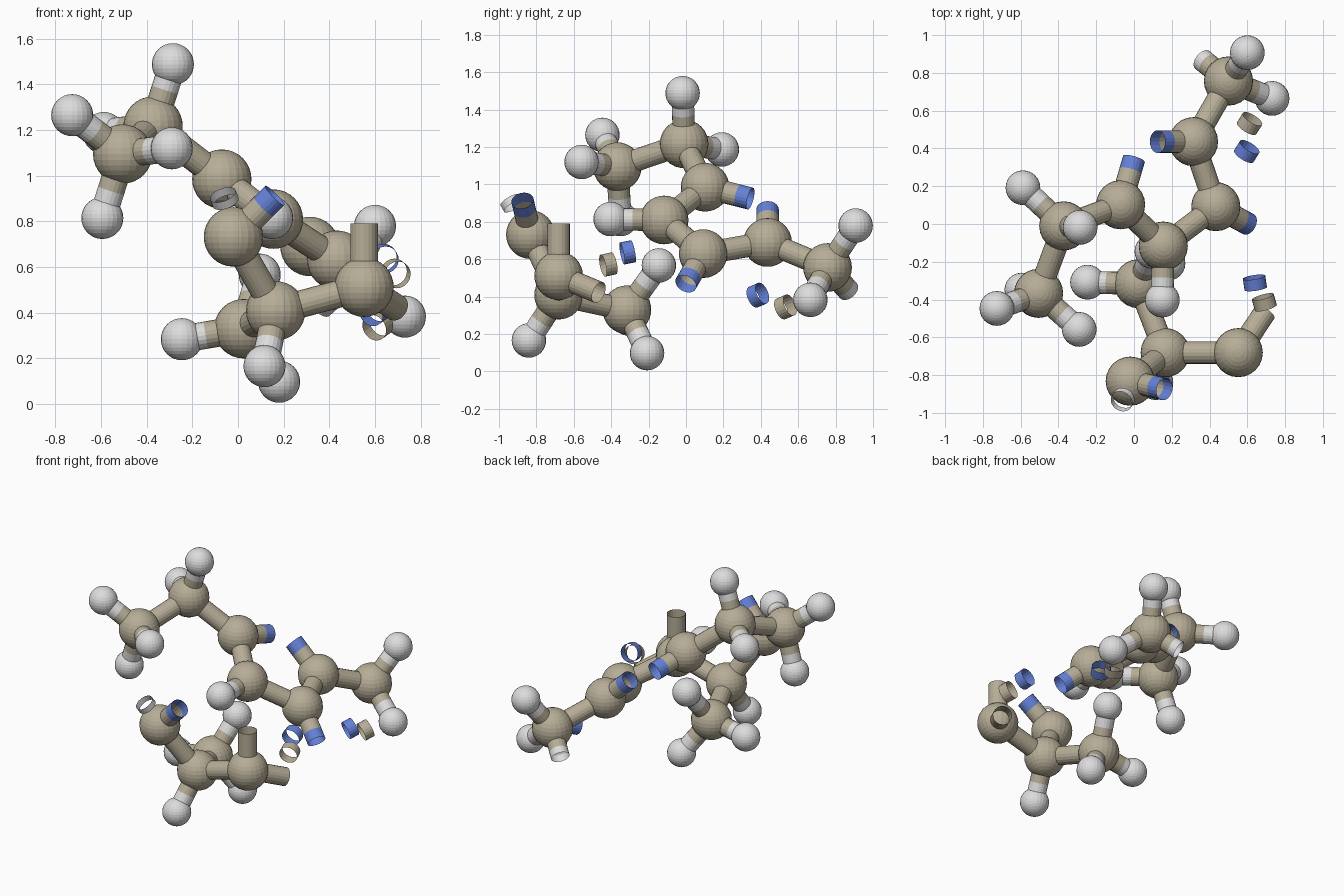
import bpy, bmesh
from mathutils import Vector, Matrix

if "Cube" in bpy.data.objects:
    bpy.data.objects.remove(bpy.data.objects["Cube"])

R_C, R_H, R_BOND = 0.13, 0.092, 0.06


def material(name, rgb):
    m = bpy.data.materials.new(name)
    m.diffuse_color = (*rgb, 1)
    m.use_nodes = True
    m.node_tree.nodes["Principled BSDF"].inputs["Base Color"].default_value = m.diffuse_color
    return m


TAN = material("tan", (0.47, 0.42, 0.31))
WHITE = material("white", (0.72, 0.72, 0.72))
BLUE = material("blue", (0.13, 0.22, 0.68))


def finish(bm, name, mat):
    me = bpy.data.meshes.new(name)
    bm.to_mesh(me)
    bm.free()
    me.materials.append(mat)
    ob = bpy.data.objects.new(name, me)
    bpy.context.collection.objects.link(ob)


def ball(name, pos, r, mat):
    bm = bmesh.new()
    bmesh.ops.create_uvsphere(bm, u_segments=24, v_segments=16, radius=r,
                              matrix=Matrix.Translation(pos))
    finish(bm, name, mat)


def tube(name, a, b, mat):
    """Open-ended bond tube from a to b."""
    a, b = Vector(a), Vector(b)
    d = b - a
    mtx = Matrix.Translation((a + b) / 2) @ d.to_track_quat('Z', 'Y').to_matrix().to_4x4()
    bm = bmesh.new()
    bmesh.ops.create_cone(bm, cap_ends=False, segments=20, radius1=R_BOND,
                          radius2=R_BOND, depth=d.length, matrix=mtx)
    finish(bm, name, mat)


def stub(name, origin, direction, split, end, mat):
    """Tan tube leaving a large ball, changing colour at split."""
    o, d = Vector(origin), Vector(direction).normalized()
    tube(name + "_inner", o + d * 0.1, o + d * split, TAN)
    if end > split:
        tube(name + "_outer", o + d * split, o + d * end, mat)


def ring(name, centre, axis, length, mat):
    c, d = Vector(centre), Vector(axis).normalized() * length / 2
    tube(name, c - d, c + d, mat)


# Large tan balls
C = {
    "A": (-0.505, -0.367, 1.095), "B": (-0.372, -0.01, 1.217),
    "C": (-0.071, 0.102, 0.985), "D": (0.155, -0.117, 0.81),
    "E": (0.433, 0.092, 0.63), "F": (0.315, 0.436, 0.69),
    "G": (0.50, 0.757, 0.556), "H": (0.025, -0.316, 0.33),
    "I": (0.165, -0.681, 0.408), "J": (-0.02, -0.832, 0.732),
    "K": (0.552, -0.681, 0.512),
}
for k, p in C.items():
    ball("large_ball_" + k, p, R_C, TAN)

# Tan rods between large balls
for a, b in ("AB", "BC", "CD", "DE", "EF", "FG", "HI", "IJ", "IK"):
    tube("rod_" + a + b, C[a], C[b], TAN)

# Small white balls with two-coloured rods
small = [
    ("A", (-0.726, -0.447, 1.265)), ("A", (-0.29, -0.558, 1.12)),
    ("A", (-0.594, -0.35, 0.815)), ("B", (-0.588, 0.192, 1.187)),
    ("B", (-0.285, -0.018, 1.488)), ("D", (0.15, -0.403, 0.815)),
    ("G", (0.60, 0.907, 0.78)), ("G", (0.731, 0.665, 0.383)),
    ("H", (-0.246, -0.308, 0.284)), ("H", (0.18, -0.208, 0.098)),
    ("H", (0.095, -0.145, 0.567)), ("I", (0.116, -0.84, 0.166)),
]
for i, (k, p) in enumerate(small):
    ball(f"small_ball_{i}", p, R_H, WHITE)
    d = Vector(p) - Vector(C[k])
    stub(f"small_rod_{i}", C[k], d, 0.168, d.length - 0.07, WHITE)

# Open rod ends
stub("blue_end_C", C["C"], (0.07, 0.24, -0.06), 0.19, 0.26, BLUE)
stub("blue_end_E", C["E"], (0.14, -0.075, -0.13), 0.19, 0.255, BLUE)
stub("blue_end_F", C["F"], (-0.175, 0.0, 0.163), 0.19, 0.26, BLUE)
stub("blue_end_J", C["J"], (0.155, -0.036, 0.155), 0.19, 0.26, BLUE)
stub("white_end_G", C["G"], (-0.13, 0.105, -0.117), 0.17, 0.218, WHITE)
stub("tan_end_up", C["K"], (0, 0, 1), 0.278, 0, TAN)
stub("tan_end_side", C["K"], (0.138, 0.21, -0.088), 0.272, 0, TAN)

# Loose rings
ring("white_ring", (-0.06, -0.93, 0.90), (-0.3, -0.45, 0.8), 0.04, WHITE)
ring("blue_ring_front", (0.64, -0.312, 0.637), (-0.15, 1, 0.2), 0.062, BLUE)
ring("tan_ring_front", (0.69, -0.415, 0.572), (-0.28, 1, 0.22), 0.062, TAN)
ring("blue_ring_back", (0.597, 0.384, 0.408), (0.5, 0.8, 0.35), 0.062, BLUE)
ring("tan_ring_back", (0.612, 0.532, 0.345), (0.5, 0.8, 0.35), 0.062, TAN)
